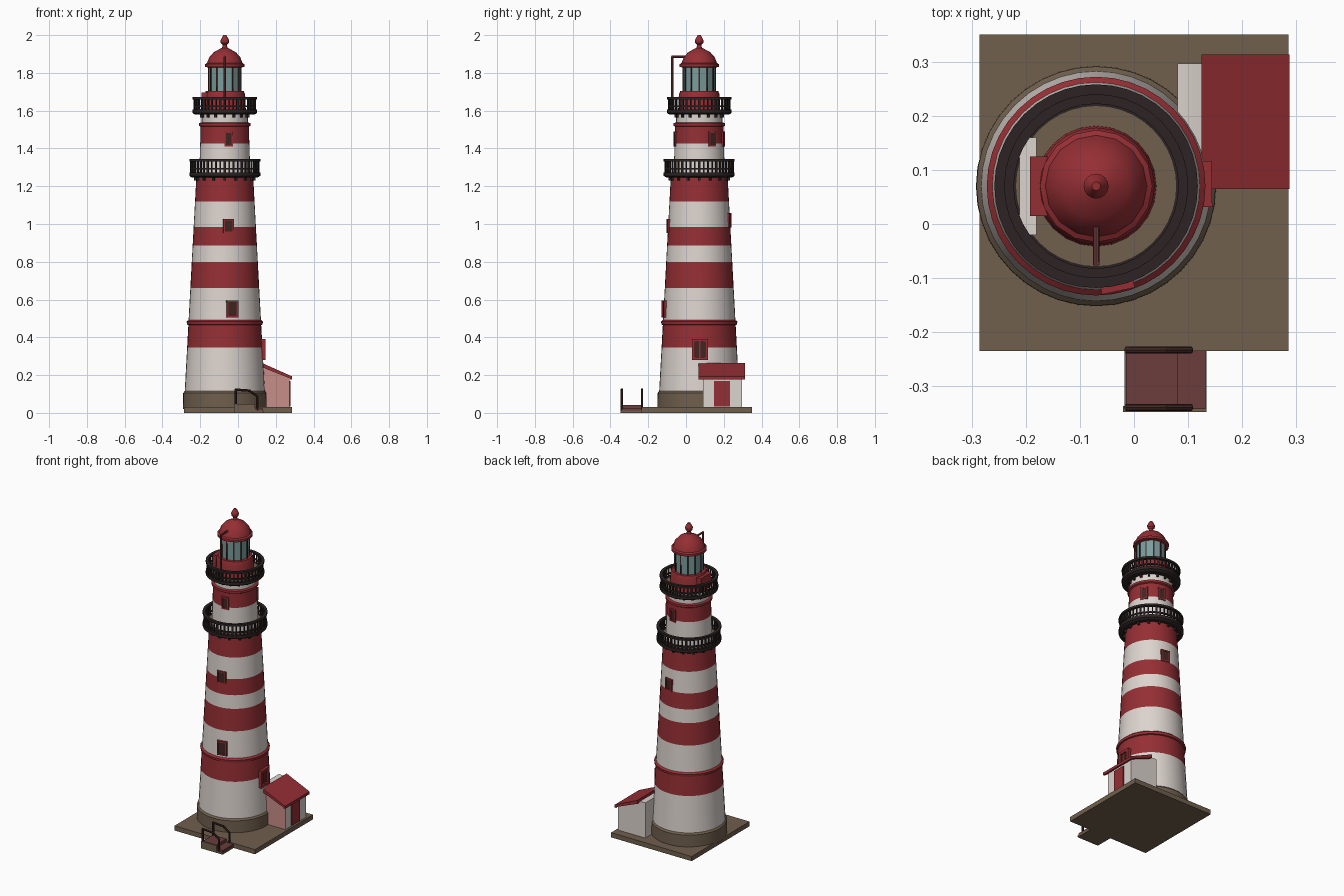
import bpy, bmesh, math
from mathutils import Matrix, Vector

if "Cube" in bpy.data.objects:
    bpy.data.objects.remove(bpy.data.objects["Cube"])

CX, CY = -0.07, 0.07          # tower axis


def mat(name, r, g, b):
    m = bpy.data.materials.new(name)
    m.diffuse_color = (r, g, b, 1)
    m.use_nodes = True
    m.node_tree.nodes["Principled BSDF"].inputs["Base Color"].default_value = m.diffuse_color
    return m


RED = mat("barn red", 0.30, 0.028, 0.034)
WHITE = mat("warm white", 0.72, 0.66, 0.62)
STONE = mat("brown stone", 0.16, 0.115, 0.075)
IRON = mat("black iron", 0.026, 0.017, 0.017)
GLASS = mat("lantern glass", 0.20, 0.34, 0.34)
PINK = mat("pink plaster", 0.58, 0.27, 0.25)
BRICK = mat("dull brick", 0.15, 0.045, 0.045)
DARK = mat("dark brown", 0.05, 0.02, 0.016)


def finish(name, bm, mats):
    bmesh.ops.recalc_face_normals(bm, faces=bm.faces)
    me = bpy.data.meshes.new(name)
    bm.to_mesh(me)
    bm.free()
    for m in mats:
        me.materials.append(m)
    ob = bpy.data.objects.new(name, me)
    bpy.context.collection.objects.link(ob)
    return ob


def lathe(name, prof, n=40):
    """Revolve (radius, z, material of the band ending here) about the tower axis."""
    bm = bmesh.new()
    mats, prev = [], None
    for r, z, m in prof:
        ring = [bm.verts.new((CX + r * math.cos(2 * math.pi * i / n),
                              CY + r * math.sin(2 * math.pi * i / n), z)) for i in range(n)]
        if m not in mats and m:
            mats.append(m)
        if prev:
            for i in range(n):
                f = bm.faces.new((prev[i], prev[(i + 1) % n], ring[(i + 1) % n], ring[i]))
                f.material_index = mats.index(m)
        else:
            first = ring
        prev = ring
    bm.faces.new(first[::-1])
    bm.faces.new(prev).material_index = mats.index(prof[-1][2])
    return finish(name, bm, mats)


def add_box(bm, lo, hi, M=Matrix()):
    c = [(a + b) / 2 for a, b in zip(lo, hi)]
    s = [b - a for a, b in zip(lo, hi)]
    bmesh.ops.create_cube(bm, size=1, matrix=M @ Matrix.Translation(c) @ Matrix.Diagonal((*s, 1)))


def boxes(name, m, items):
    bm = bmesh.new()
    for it in items:
        add_box(bm, *it)
    return finish(name, bm, [m])


def rods(name, m, paths, r, n=8):
    bm = bmesh.new()
    for path in paths:
        for a, b in zip(path, path[1:]):
            a, b = Vector(a), Vector(b)
            d = b - a
            M = Matrix.Translation((a + b) / 2) @ d.to_track_quat('Z', 'Y').to_matrix().to_4x4()
            bmesh.ops.create_cone(bm, cap_ends=True, segments=n, radius1=r, radius2=r,
                                  depth=d.length + r, matrix=M)
    return finish(name, bm, [m])


def polar(deg, z=0):
    """Local +x points outward from the tower at the given angle."""
    return Matrix.Translation((CX, CY, z)) @ Matrix.Rotation(math.radians(deg), 4, 'Z')


def wall_r(z):
    return 0.212 - (z - 0.11) * 0.054


# ground slab and side steps
boxes("ground_slab", STONE, [((-0.285, -0.235, 0), (0.285, 0.35, 0.03))])
boxes("entry_steps", BRICK, [((-0.015, -0.342, 0.012), (0.08, -0.23, 0.042)),
                             ((0.08, -0.342, 0.006), (0.132, -0.23, 0.024))])
boxes("step_footing", STONE, [((-0.018, -0.347, 0), (0.134, -0.23, 0.012)),
                              ((-0.02, -0.347, 0.01), (0.09, -0.336, 0.046))])
rods("step_handrails", DARK,
     [[(-0.012, y, 0.01), (-0.012, y, 0.123), (0.06, y, 0.118), (0.103, y, 0.088), (0.103, y, 0.01)]
      for y in (-0.339, -0.233)], 0.0065)

# tower with painted stripes
W = wall_r
prof = [(0.222, 0.02, None), (0.221, 0.105, STONE), (0.212, 0.115, STONE),
        (W(.345), 0.345, WHITE), (W(.465), 0.465, RED), (0.2, 0.468, RED), (0.202, 0.483, RED),
        (W(.49), 0.492, RED)]
for z, m in ((.66, WHITE), (.80, RED), (.885, WHITE), (.985, RED), (1.12, WHITE), (1.245, RED)):
    prof.append((W(z), z, m))
prof += [(0.136, 1.25, RED), (0.130, 1.425, WHITE), (0.128, 1.515, RED), (0.136, 1.52, RED),
         (0.136, 1.534, RED), (0.122, 1.538, RED), (0.122, 1.60, WHITE)]
lathe("tower", prof)


# galleries: deck, brackets, balusters and rails
def gallery(name, z0, z1, R, r_in, count):
    lathe(name + "_deck", [(r_in, z0 + .004, None), (R - .012, z0 + .004, IRON), (R, z0 + .012, IRON),
                           (R, z0 + .03, IRON), (R - .022, z0 + .03, IRON), (r_in, z0 + .03, STONE)])
    bm = bmesh.new()
    n = 40
    for r0, r1, a, b in ((R - .018, R, z1 - .013, z1), (R - .013, R - .004, z0 + .045, z0 + .053)):
        rings = [[bm.verts.new(polar(360 * i / n) @ Vector((r, 0, z))) for i in range(n)]
                 for r, z in ((r0, a), (r1, a), (r1, b), (r0, b))]
        for k in range(4):
            p, q = rings[k], rings[(k + 1) % 4]
            for i in range(n):
                bm.faces.new((p[i], p[(i + 1) % n], q[(i + 1) % n], q[i]))
    for i in range(count):
        w = 0.006 if i % 4 == 0 else 0.0035
        add_box(bm, (R - .013, -w, z0 + .02), (R - .005, w, z1), polar(360 * i / count))
    for i in range(16):
        add_box(bm, (r_in - .01, -.006, z0 - .012), (r_in + .022, .006, z0 + .01), polar(22.5 * i))
    finish(name + "_railing", bm, [IRON])


gallery("lower_gallery", 1.243, 1.345, 0.188, 0.14, 48)
gallery("upper_gallery", 1.575, 1.672, 0.17, 0.11, 44)

# lantern room, dome and finial
lathe("lantern_base", [(0.112, 1.59, None), (0.108, 1.685, RED), (0.1, 1.705, RED)], 24)
lathe("lantern_glass", [(0.083, 1.70, None), (0.085, 1.835, GLASS)], 12)
boxes("lantern_mullions", DARK,
      [((.079, -.0035, 1.70), (.088, .0035, 1.835), polar(30 * i)) for i in range(12)])
lathe("dome", [(0.085, 1.828, None), (0.104, 1.832, RED), (0.104, 1.846, RED), (0.094, 1.852, RED),
               (0.082, 1.883, RED), (0.06, 1.908, RED), (0.03, 1.925, RED), (0.014, 1.933, RED),
               (0.012, 1.948, RED), (0.021, 1.957, RED), (0.023, 1.972, RED), (0.015, 1.988, RED),
               (0.008, 2.0, RED)], 16)
boxes("lantern_door", RED, [((.09, -.055, 1.6), (.122, .055, 1.695), polar(180))])
boxes("door_landing", WHITE, [((.11, -.09, 1.603), (.142, .09, 1.609), polar(180))])
rods("davit_pole", BRICK, [[(CX, -0.073, 1.60), (CX, -0.073, 1.885), (CX, -0.005, 1.885)]], 0.006)


# windows: four-bar frame around a dark pane
def window(name, deg, z, w, h, r, frame, t=0.009, out=0.01):
    M = polar(deg, z)
    a, b = w / 2, h / 2
    boxes(name + "_frame", frame,
          [((r - .03, -a, -b), (r + out, -a + t, b), M), ((r - .03, a - t, -b), (r + out, a, b), M),
           ((r - .03, -a, b - t), (r + out, a, b), M), ((r - .03, -a, -b), (r + out, a, -b + t), M)])
    boxes(name + "_pane", DARK, [((r - .03, -a + t, -b + t), (r + .003, a - t, b - t), M)])


window("front_low_window", -78, 0.55, 0.062, 0.09, W(.55), RED)
window("front_mid_window", -83, 0.99, 0.058, 0.075, W(.99), RED, 0.008, 0.006)
window("back_mid_window", 80, 1.02, 0.055, 0.075, W(1.02), RED, 0.008, 0.006)
for nm, ang in (("front", -81), ("right", 32), ("back", 79)):
    window(nm + "_high_window", ang, 1.45, 0.045, 0.08, 0.129, RED, 0.008, 0.005)
window("side_window", 1, 0.335, 0.085, 0.11, 0.2, RED, 0.016, 0.014)
boxes("side_window_bar", RED, [((.18, -.004, -.05), (.207, .004, .05), polar(1, 0.335))])


# lean-to hut with sloping roof
def slope(name, pts, y0, y1, mats, pick=None):
    bm = bmesh.new()
    a = [bm.verts.new((x, y0, z)) for x, z in pts]
    b = [bm.verts.new((x, y1, z)) for x, z in pts]
    n = len(pts)
    bm.faces.new(a)
    bm.faces.new(b[::-1])
    for i in range(n):
        bm.faces.new((a[i], b[i], b[(i + 1) % n], a[(i + 1) % n]))
    if pick:
        for f in bm.faces:
            f.material_index = pick(f.calc_center_median())
    finish(name, bm, mats)


slope("hut_walls", [(0.08, 0.03), (0.272, 0.03), (0.272, 0.185), (0.11, 0.255), (0.08, 0.255)],
      0.09, 0.297, [WHITE, PINK], lambda c: int(c.y < 0.095))
slope("hut_roof", [(0.125, 0.243), (0.287, 0.178), (0.287, 0.193), (0.125, 0.265)],
      0.065, 0.313, [RED])
boxes("hut_roof_fascia", RED, [((0.276, 0.065, 0.176), (0.287, 0.313, 0.19))])
boxes("hut_door", RED, [((0.268, 0.148, 0.035), (0.277, 0.232, 0.168))])

# smooth the round parts, keep edges crisp
for ob in bpy.data.objects:
    ob.select_set(True)
    bpy.context.view_layer.objects.active = ob
bpy.ops.object.shade_smooth_by_angle(angle=math.radians(28))
